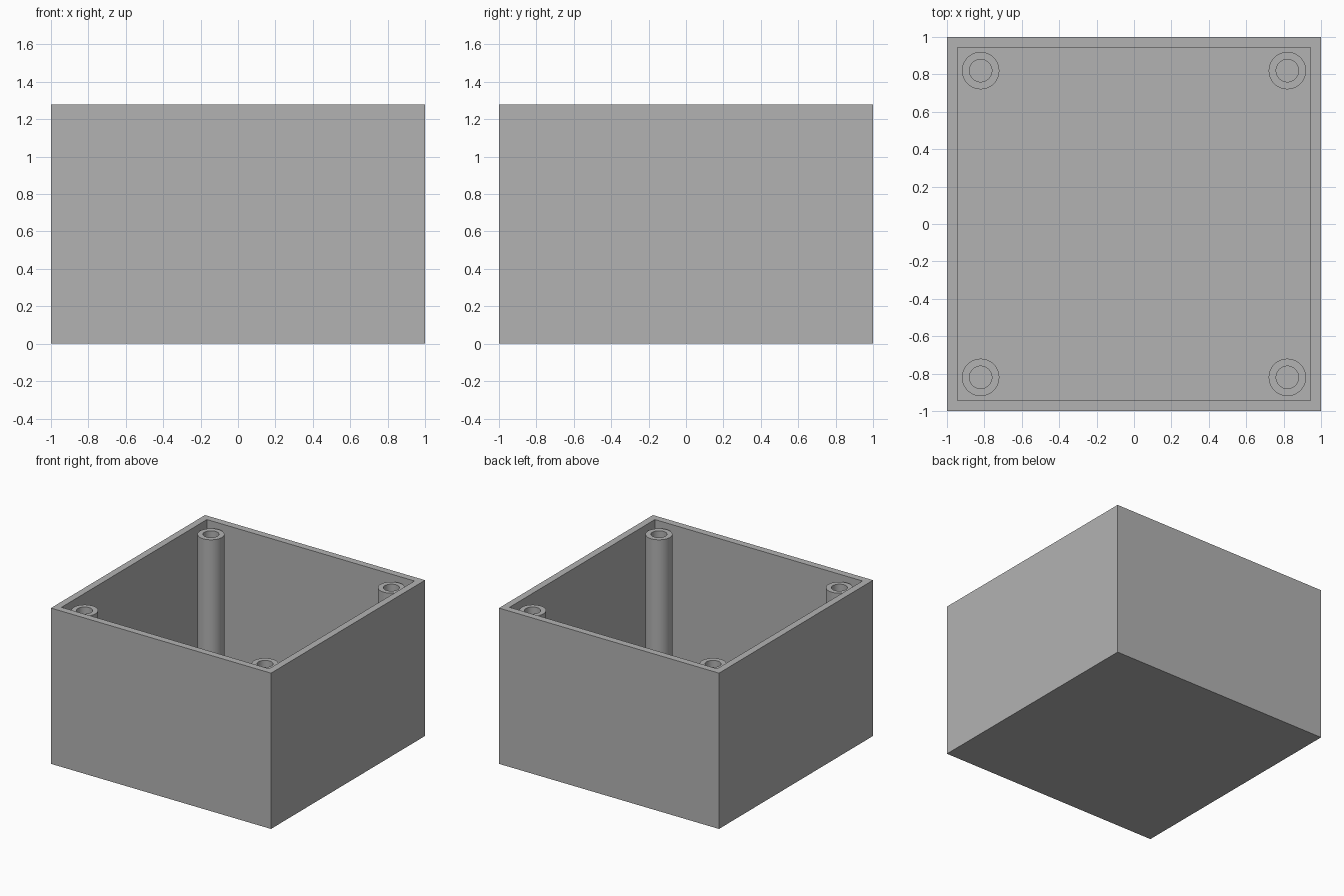
import bpy, bmesh, math
from mathutils import Matrix

cube = bpy.data.objects.get("Cube")
if cube:
    bpy.data.objects.remove(cube, do_unlink=True)

HEIGHT, WALL = 1.28, 0.08
POST_TOP, POST_AT = 1.24, 0.82
OUTER, BORE, SIDES = 0.10, 0.06, 48

grey = bpy.data.materials.new("plain grey")
grey.use_nodes = True
colour = (0.45, 0.45, 0.45, 1)
grey.diffuse_color = colour
grey.node_tree.nodes["Principled BSDF"].inputs["Base Color"].default_value = colour


def finish(bm, name):
    bmesh.ops.recalc_face_normals(bm, faces=bm.faces)
    mesh = bpy.data.meshes.new(name)
    bm.to_mesh(mesh)
    bm.free()
    mesh.materials.append(grey)
    obj = bpy.data.objects.new(name, mesh)
    bpy.context.collection.objects.link(obj)
    return obj


# Open box: a block whose top is inset to the wall thickness and sunk to the floor
bm = bmesh.new()
bmesh.ops.create_cube(bm, size=1, matrix=Matrix.Translation((0, 0, HEIGHT / 2))
                      @ Matrix.Diagonal((2, 2, HEIGHT, 1)))
top = max(bm.faces, key=lambda f: f.calc_center_median().z)
bmesh.ops.inset_region(bm, faces=[top], thickness=WALL)
sunk = bmesh.ops.extrude_discrete_faces(bm, faces=[top])["faces"][0]
bmesh.ops.translate(bm, verts=sunk.verts, vec=(0, 0, WALL - HEIGHT))
finish(bm, "open_box")


# Hollow screw post: a closed tube profile spun about its own axis
def screw_post(name, x, y):
    bm = bmesh.new()
    profile = [(BORE, WALL), (OUTER, WALL), (OUTER, POST_TOP), (BORE, POST_TOP)]
    verts = [bm.verts.new((r, 0, z)) for r, z in profile]
    edges = [bm.edges.new((verts[i - 1], verts[i])) for i in range(len(verts))]
    bmesh.ops.spin(bm, geom=verts + edges, cent=(0, 0, 0), axis=(0, 0, 1),
                   angle=math.tau, steps=SIDES, use_merge=True)
    bmesh.ops.remove_doubles(bm, verts=bm.verts, dist=0.0001)
    post = finish(bm, name)
    post.location = (x, y, 0)
    bpy.ops.object.select_all(action='DESELECT')
    post.select_set(True)
    bpy.context.view_layer.objects.active = post
    bpy.ops.object.shade_smooth_by_angle(angle=math.radians(30))


for side, sx in (("left", 1), ("right", -1)):
    for end, sy in (("front", -1), ("back", 1)):
        screw_post(f"{end}_{side}_screw_post", sx * POST_AT, sy * POST_AT)
